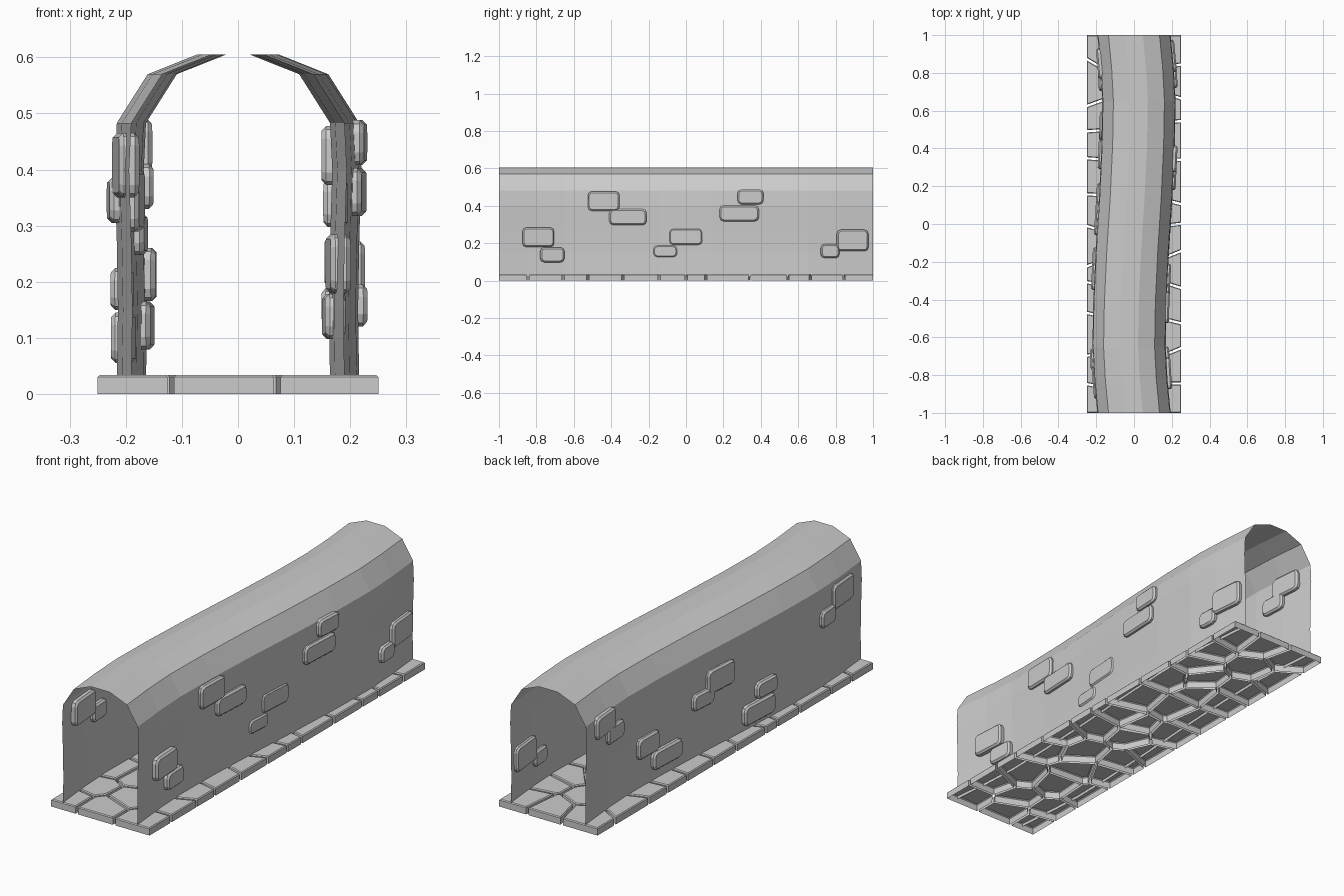
import bpy, bmesh, math, random
from mathutils import Vector, Matrix

if "Cube" in bpy.data.objects:
    bpy.data.objects.remove(bpy.data.objects["Cube"])

random.seed(7)
COL = bpy.context.collection


def finish(bm, name):
    bmesh.ops.recalc_face_normals(bm, faces=bm.faces)
    me = bpy.data.meshes.new(name)
    bm.to_mesh(me)
    bm.free()
    ob = bpy.data.objects.new(name, me)
    COL.objects.link(ob)
    return ob


# Sideways sway of the tunnel: (y, x offset)
SWAY = [(-1, 0), (-0.82, -0.017), (-0.65, -0.026), (-0.42, -0.022), (-0.14, -0.009),
        (0.14, 0.009), (0.42, 0.022), (0.65, 0.026), (0.82, 0.017), (1, 0)]


def sway(y):
    for (a, oa), (b, ob) in zip(SWAY, SWAY[1:]):
        if y <= b:
            return oa + (ob - oa) * (y - a) / (b - a)
    return 0


# Tunnel shell: arch profile swept along y
half = [(0.19, 0.02), (0.188, 0.15), (0.19, 0.27), (0.194, 0.40), (0.19, 0.483),
        (0.135, 0.57), (0.047, 0.605)]
profile = half + [(-x, z) for x, z in reversed(half)]
bm = bmesh.new()
rows = [[bm.verts.new((x + o, y, z)) for x, z in profile] for y, o in SWAY]
for r, s in zip(rows, rows[1:]):
    for i in range(len(profile) - 1):
        bm.faces.new((r[i], r[i + 1], s[i + 1], s[i]))
finish(bm, "tunnel_shell")


# Wall bricks: rounded slabs set through the wall
def brick(name, side, y, z, w, h, shift=0.0, t=0.036):
    bm = bmesh.new()
    bmesh.ops.create_cube(bm, size=1, matrix=Matrix.Diagonal((t, w, h, 1)))
    along = [e for e in bm.edges if abs(e.verts[0].co.x - e.verts[1].co.x) > t / 2]
    bmesh.ops.bevel(bm, geom=along, offset=0.022, segments=2, profile=0.5, affect='EDGES')
    rim = [e for e in bm.edges if abs(e.verts[0].co.x - e.verts[1].co.x) < 1e-5]
    bmesh.ops.bevel(bm, geom=rim, offset=0.008, segments=1, affect='EDGES')
    ob = finish(bm, name)
    ob.location = (side * 0.191 + sway(y) + shift, y, z)
    ob.rotation_euler.z = -math.atan((sway(min(y + 0.05, 1)) - sway(max(y - 0.05, -1))) / 0.1)


RIGHT = [(-0.79, 0.232, 0.17, 0.105, 0.006), (-0.715, 0.138, 0.13, 0.08, 0.002),
         (-0.44, 0.425, 0.17, 0.105), (-0.31, 0.34, 0.2, 0.085),
         (0.0, 0.235, 0.18, 0.09, -0.014), (-0.11, 0.157, 0.13, 0.065, -0.014),
         (0.285, 0.36, 0.21, 0.085), (0.345, 0.448, 0.14, 0.08),
         (0.89, 0.215, 0.17, 0.115), (0.77, 0.158, 0.1, 0.075)]
LEFT = [(0.85, 0.44, 0.16, 0.1), (0.77, 0.37, 0.13, 0.08),
        (0.52, 0.213, 0.15, 0.095, 0.003), (0.39, 0.122, 0.2, 0.085),
        (0.03, 0.345, 0.18, 0.11), (0.145, 0.285, 0.14, 0.075),
        (-0.23, 0.1, 0.21, 0.09), (-0.28, 0.187, 0.14, 0.075),
        (-0.84, 0.408, 0.17, 0.115, 0.006), (-0.715, 0.345, 0.11, 0.08)]
for b in RIGHT:
    brick("right_wall_brick", 1, *b)
for b in LEFT:
    brick("left_wall_brick", -1, *b)


# Paving: irregular stones from clipped cells, open underneath
def clip(poly, point, normal):
    out = []
    for a, b in zip(poly, poly[1:] + poly[:1]):
        da, db = (a - point).dot(normal), (b - point).dot(normal)
        if da <= 0:
            out.append(a)
        if da * db < 0:
            out.append(a.lerp(b, da / (da - db)))
    return out


seeds = [Vector((x, -0.92)) for x in (-0.21, -0.03, 0.17)]
for j in range(1, 12):
    for i in range(3):
        seeds.append(Vector(((i - 1) * 0.165 + random.uniform(-0.06, 0.06),
                             -0.92 + j * 0.167 + random.uniform(-0.06, 0.06))))
GAP, TOP = 0.006, 0.034
bm = bmesh.new()
for s in seeds:
    cell = [Vector(p) for p in ((-0.25, -1), (0.25, -1), (0.25, 1), (-0.25, 1))]
    for q in seeds:
        if q is not s:
            n = (q - s).normalized()
            cell = clip(cell, (s + q) / 2 - n * GAP, n)
    # drop tiny edges so the bevel stays clean
    cell = [p for p, q in zip(cell, cell[1:] + cell[:1]) if (p - q).length > 0.012]
    low = [bm.verts.new((p.x, p.y, 0)) for p in cell]
    high = [bm.verts.new((p.x, p.y, TOP)) for p in cell]
    bm.faces.new(high)
    for k in range(len(cell)):
        m = (k + 1) % len(cell)
        bm.faces.new((low[k], low[m], high[m], high[k]))
rim = [e for e in bm.edges if all(v.co.z > 0.03 for v in e.verts)]
bmesh.ops.bevel(bm, geom=rim, offset=0.004, segments=1, affect='EDGES', clamp_overlap=True)
finish(bm, "paving_stones")
